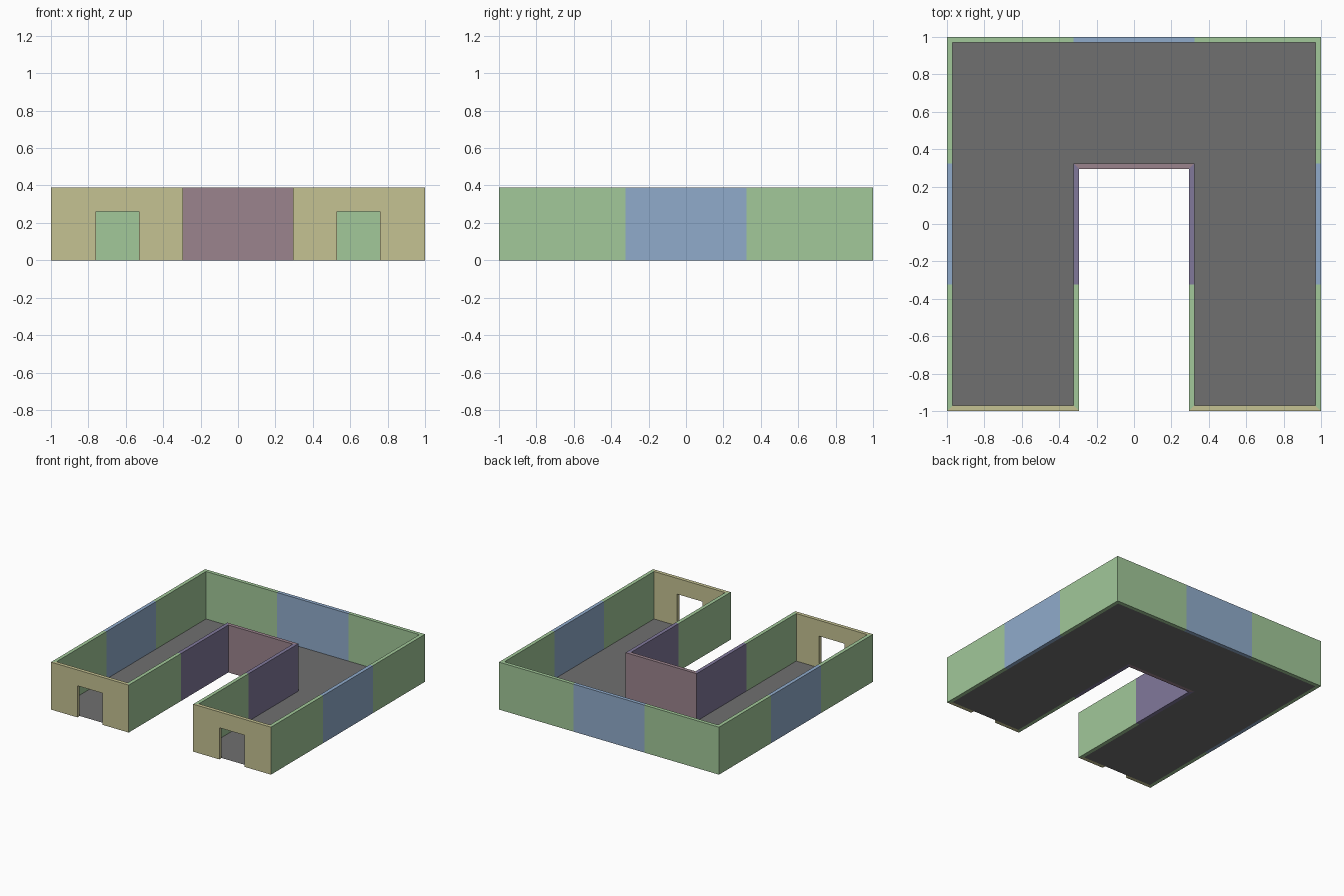
import bpy, bmesh

if "Cube" in bpy.data.objects:
    bpy.data.objects.remove(bpy.data.objects["Cube"])

H = 0.39          # wall height
T = 0.03          # wall thickness
O, I = 1.0, 0.97  # outer wall faces
C = 0.293         # courtyard face
D = C + T         # room side of courtyard wall, also the module joint


def material(name, rgb):
    m = bpy.data.materials.new(name)
    m.diffuse_color = (*rgb, 1)
    m.use_nodes = True
    m.node_tree.nodes["Principled BSDF"].inputs["Base Color"].default_value = m.diffuse_color
    return m


green = material("green_wall", (0.36, 0.58, 0.32))
blue = material("blue_wall", (0.28, 0.41, 0.60))
purple = material("purple_wall", (0.22, 0.19, 0.33))
mauve = material("mauve_wall", (0.33, 0.23, 0.27))
tan = material("tan_wall", (0.56, 0.54, 0.29))


def loft(name, ring_a, ring_b, mat):
    """Closed solid between two matching rings of 3D points."""
    bm = bmesh.new()
    a = [bm.verts.new(p) for p in ring_a]
    b = [bm.verts.new(p) for p in ring_b]
    bm.faces.new(a)
    bm.faces.new(b[::-1])
    n = len(a)
    for i in range(n):
        j = (i + 1) % n
        bm.faces.new((a[i], b[i], b[j], a[j]))
    bmesh.ops.recalc_face_normals(bm, faces=bm.faces)
    me = bpy.data.meshes.new(name)
    bm.to_mesh(me)
    bm.free()
    me.materials.append(mat)
    ob = bpy.data.objects.new(name, me)
    bpy.context.collection.objects.link(ob)
    return ob


def wall(name, plan, mat):
    return loft(name, [(x, y, 0) for x, y in plan], [(x, y, H) for x, y in plan], mat)


# Walls repeated on both wings, with mitred ends
for side, s in (("right", 1), ("left", -1)):
    def side_wall(name, plan, mat):
        wall(f"{side}_{name}", [(s * x, y) for x, y in plan], mat)

    side_wall("outer_front_wall", [(O, -O), (O, -D), (I, -D), (I, -I)], green)
    side_wall("outer_middle_wall", [(O, -D), (O, D), (I, D), (I, -D)], blue)
    side_wall("back_corner_wall", [(O, D), (O, O), (D, O), (D, I), (I, I), (I, D)], green)
    side_wall("courtyard_front_wall", [(C, -O), (C, -D), (D, -D), (D, -I)], green)
    side_wall("courtyard_middle_wall", [(C, -D), (C, C), (D, D), (D, -D)], purple)

    # End wall with doorway
    def door_profile(x0, x1, y):
        pts = [(x0, 0), (0.53, 0), (0.53, 0.26), (0.76, 0.26),
               (0.76, 0), (x1, 0), (x1, H), (x0, H)]
        return [(s * x, y, z) for x, z in pts]
    loft(f"{side}_door_wall", door_profile(C, O, -O), door_profile(D, I, -I), tan)

# Central walls
wall("back_middle_wall", [(-D, I), (D, I), (D, O), (-D, O)], blue)
wall("courtyard_back_wall", [(-C, C), (C, C), (D, D), (-D, D)], mauve)

# U-shaped floor sheet
half = [(D, D), (D, -I), (I, -I), (I, I)]
plan = half + [(-x, y) for x, y in half[::-1]]
bm = bmesh.new()
bm.faces.new([bm.verts.new((x, y, 0)) for x, y in plan])
bm.normal_update()
if bm.faces[:][0].normal.z < 0:
    bmesh.ops.reverse_faces(bm, faces=bm.faces[:])
me = bpy.data.meshes.new("floor")
bm.to_mesh(me)
bm.free()
me.materials.append(material("floor_grey", (0.16, 0.16, 0.16)))
bpy.context.collection.objects.link(bpy.data.objects.new("floor", me))
